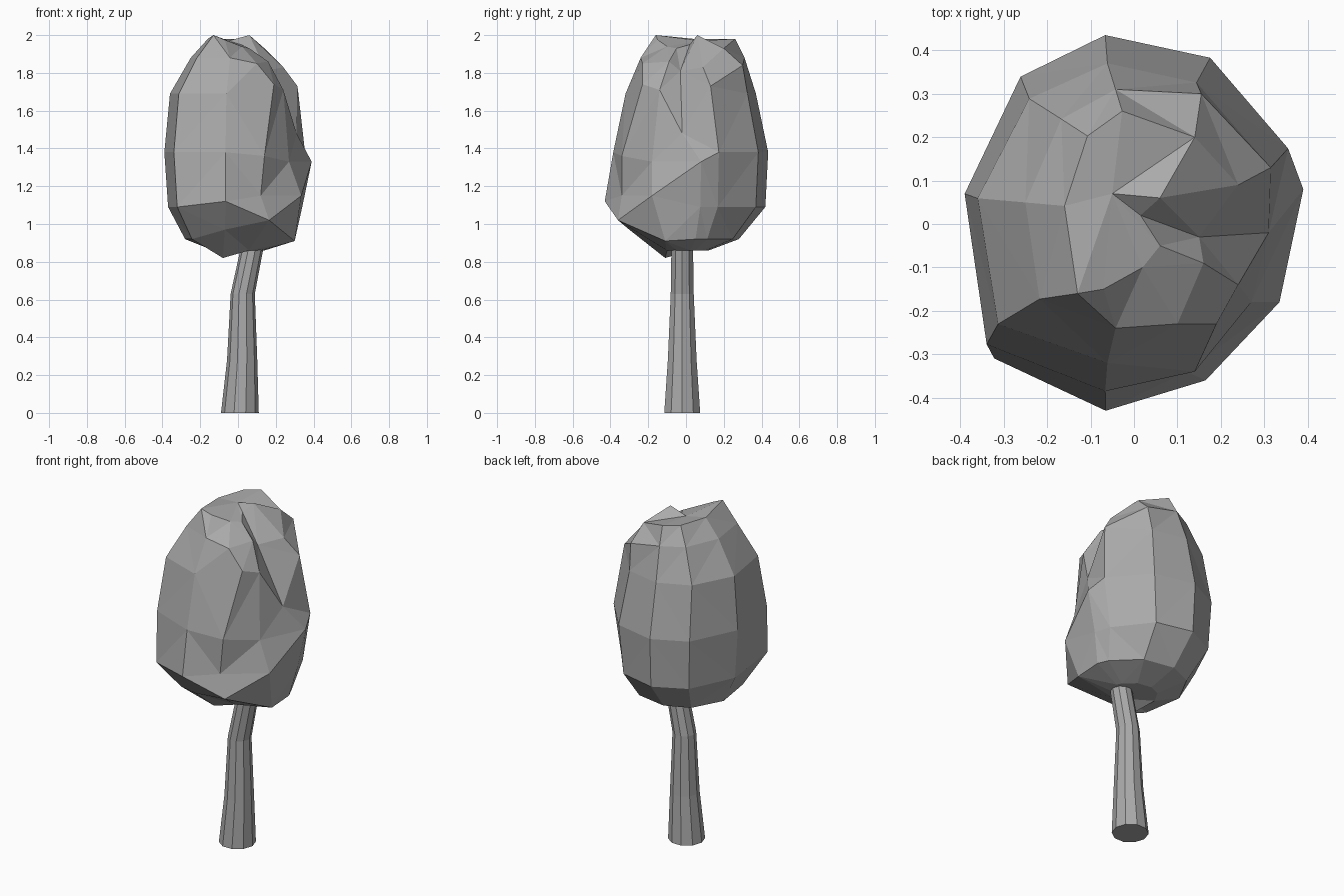
import bpy
import bmesh
from math import cos, sin, tau

cube = bpy.data.objects.get("Cube")
if cube:
    bpy.data.objects.remove(cube)

grey = bpy.data.materials.new("plain grey")
grey.use_nodes = True
colour = (0.4, 0.4, 0.4, 1)
grey.diffuse_color = colour
grey.node_tree.nodes["Principled BSDF"].inputs["Base Color"].default_value = colour


def loft(name, rings, top=None):
    """Join rings of points into a closed, flat-shaded skin."""
    bm = bmesh.new()
    rows = [[bm.verts.new(p) for p in ring] for ring in rings]
    count = len(rows[0])
    for low, high in zip(rows, rows[1:]):
        for i in range(count):
            j = (i + 1) % count
            bm.faces.new((low[i], low[j], high[j], high[i]))
    bm.faces.new(rows[0][::-1])
    if top:
        tip = bm.verts.new(top)
        for i in range(count):
            bm.faces.new((rows[-1][i], rows[-1][(i + 1) % count], tip))
    else:
        bm.faces.new(rows[-1])
    bmesh.ops.recalc_face_normals(bm, faces=bm.faces)
    bmesh.ops.triangulate(bm, faces=bm.faces, quad_method='SHORT_EDGE')
    mesh = bpy.data.meshes.new(name)
    bm.to_mesh(mesh)
    bm.free()
    mesh.materials.append(grey)
    obj = bpy.data.objects.new(name, mesh)
    bpy.context.collection.objects.link(obj)
    return obj


# Trunk: tapered, bent near the top (height, centre x, radius)
trunk_path = [(0, 0.01, 0.1), (0.28, 0.022, 0.08), (0.63, 0.025, 0.064), (0.89, 0.078, 0.06)]
loft("trunk", [[(cx + r * cos(tau * i / 10), -0.02 + r * sin(tau * i / 10), z)
                for i in range(10)] for z, cx, r in trunk_path])

# Crown: one outline, stretched to each level (height, left, right, front, back)
outline = [(1, 0.18), (0.91, 0.4), (0.45, 0.88), (-0.17, 1), (-0.67, 0.78),
           (-1, 0.16), (-0.87, -0.72), (-0.17, -1), (0.42, -0.84), (0.86, -0.42)]
levels = [(0.86, 0.13, 0.14, 0.12, 0.12), (0.92, 0.28, 0.3, 0.26, 0.28),
          (1.09, 0.37, 0.34, 0.43, 0.42), (1.38, 0.39, 0.39, 0.385, 0.435),
          (1.69, 0.36, 0.32, 0.32, 0.37), (1.88, 0.25, 0.21, 0.24, 0.31),
          (1.98, 0.16, 0.08, 0.16, 0.26)]
crown = [[(x * (right if x > 0 else left), y * (back if y > 0 else front), z)
          for x, y in outline] for z, left, right, front, back in levels]

# Hollows and lobes on the crown (level, side): position
lobes = {
    (0, 7): (-0.08, -0.11, 0.82), (1, 7): (-0.07, -0.3, 0.97),
    (1, 8): (0.165, -0.36, 1.02), (1, 9): (0.3, -0.11, 0.91),
    (2, 7): (-0.065, -0.43, 1.12), (2, 8): (0.12, -0.34, 1.15), (2, 9): (0.335, -0.18, 1.15),
    (3, 0): (0.39, 0.08, 1.33), (3, 9): (0.27, -0.18, 1.33), (3, 8): (0.14, -0.34, 1.36),
    (4, 0): (0.31, -0.02, 1.48), (4, 1): (0.315, 0.13, 1.73),
    (4, 8): (0.19, -0.23, 1.74), (4, 9): (0.24, -0.14, 1.71),
    (5, 0): (0.15, -0.03, 1.81), (5, 1): (0.24, 0.09, 1.83), (5, 2): (0.155, 0.3, 1.84),
    (5, 8): (0.1, -0.23, 1.85), (5, 9): (0.16, -0.09, 1.86),
    (6, 0): (0.015, 0.02, 1.95), (6, 1): (0.06, 0.06, 2.0), (6, 2): (0.14, 0.2, 1.93),
    (6, 6): (-0.13, -0.16, 2.0), (6, 7): (-0.07, -0.15, 1.975),
    (6, 8): (0.02, -0.1, 1.94), (6, 9): (0.06, -0.05, 1.93),
}
for (level, side), place in lobes.items():
    crown[level][side] = place
loft("crown", crown, top=(-0.05, 0.07, 1.97))
